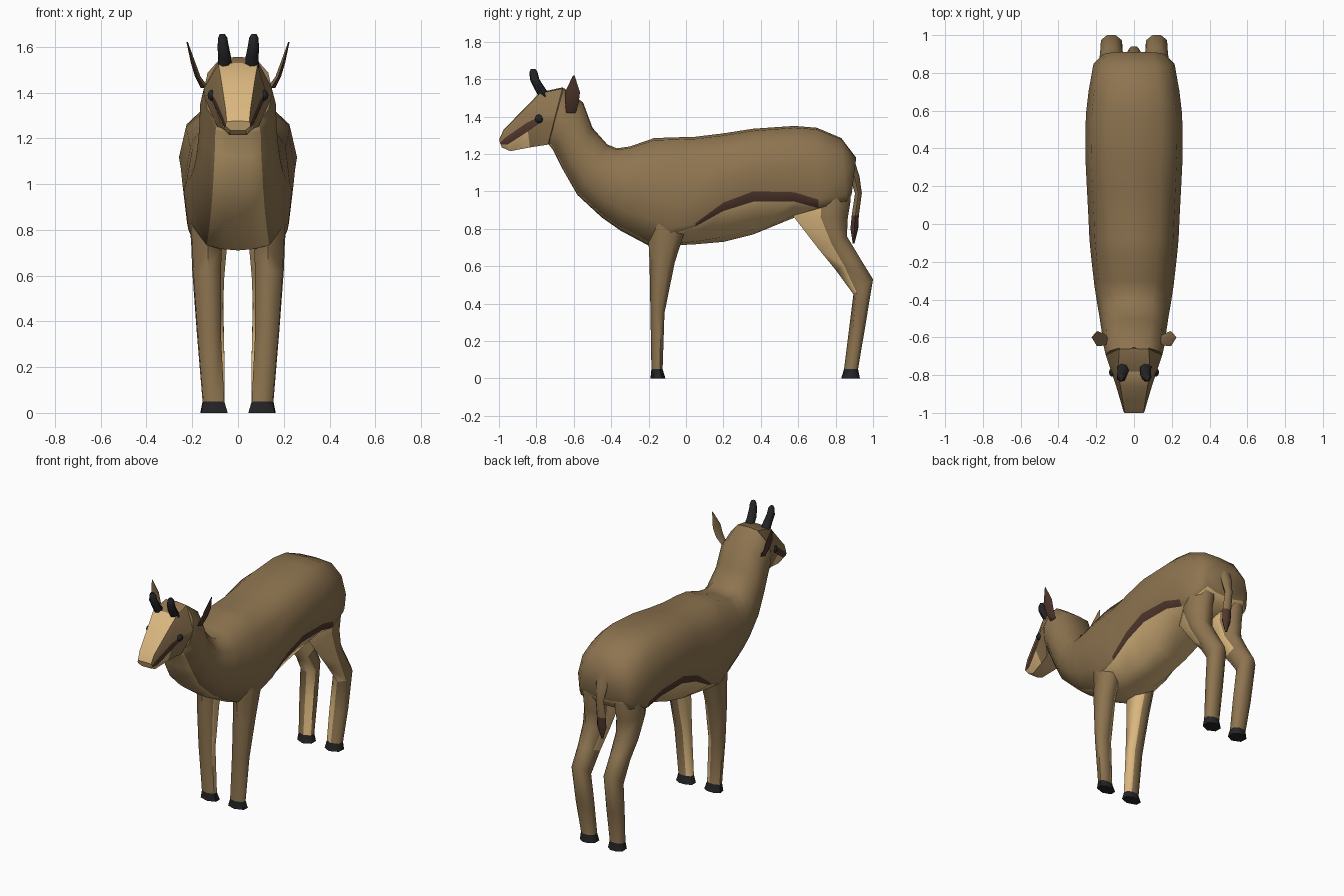
import bpy, bmesh, math
from mathutils import Vector

if "Cube" in bpy.data.objects:
    bpy.data.objects.remove(bpy.data.objects["Cube"])


def material(name, rgb):
    m = bpy.data.materials.new(name)
    m.diffuse_color = (*rgb, 1)
    m.use_nodes = True
    m.node_tree.nodes["Principled BSDF"].inputs["Base Color"].default_value = m.diffuse_color
    return m


MATS = [material("brown coat", (0.27, 0.175, 0.08)),
        material("cream underside", (0.70, 0.47, 0.21)),
        material("dark brown stripe", (0.085, 0.04, 0.028)),
        material("black horn", (0.018, 0.018, 0.02))]
BROWN, CREAM, DARK, BLACK = range(4)


def loft(name, rings, rule, caps=(BROWN, BROWN), angle=55):
    """Skin a list of closed rings; rule(i, j) colours strip i, side j."""
    bm = bmesh.new()
    vs = [[bm.verts.new(p) for p in r] for r in rings]
    n = len(rings[0])
    for i in range(len(vs) - 1):
        for j in range(n):
            k = (j + 1) % n
            f = bm.faces.new((vs[i][j], vs[i][k], vs[i + 1][k], vs[i + 1][j]))
            f.material_index = rule(i, j)
    for ring, c in zip((vs[0], vs[-1]), caps):
        bm.faces.new(ring).material_index = c
    bmesh.ops.recalc_face_normals(bm, faces=bm.faces)
    me = bpy.data.meshes.new(name)
    bm.to_mesh(me)
    bm.free()
    for m in MATS:
        me.materials.append(m)
    ob = bpy.data.objects.new(name, me)
    bpy.context.collection.objects.link(ob)
    bpy.ops.object.select_all(action='DESELECT')
    ob.select_set(True)
    bpy.context.view_layer.objects.active = ob
    bpy.ops.object.shade_smooth_by_angle(angle=math.radians(angle))
    return ob


def slab_ring(ty, tz, by, bz, w, pts):
    """Mirrored ring from half points (u = width share, t = top to bottom)."""
    half = [Vector((u * w, ty + (by - ty) * t, tz + (bz - tz) * t)) for u, t in pts]
    return half + [Vector((-p.x, p.y, p.z)) for p in half[-2:0:-1]]


def fold(j, n):
    """Strip number on the half section of n points."""
    return min(j, 2 * n - 3 - j)


# Torso: top y,z / bottom y,z / half width / stripe upper and lower z
TORSO = [(.91, 1.18, .885, .98, .165, 1.03, 1.0), (.83, 1.285, .86, .93, .215, .98, .95),
         (.70, 1.34, .71, .90, .24, .955, .91), (.58, 1.35, .58, .86, .255, .995, .945),
         (.36, 1.335, .36, .77, .258, 1.0, .945), (.20, 1.31, .20, .73, .25, .94, .895),
         (.05, 1.292, .05, .717, .242, .83, .812), (-.08, 1.288, -.08, .71, .236, .80, .77)]
rings = []
for ty, tz, by, bz, w, s1, s2 in TORSO:
    a, b = (tz - s1) / (tz - bz), (tz - s2) / (tz - bz)
    rings.append(slab_ring(ty, tz, by, bz, w, [
        (0, 0), (.55, .02), (.88, a * .25), (1, a * .65), (.92, a), (.86, b),
        (.45, b + (1 - b) * .85), (0, 1)]))
# Neck: top y,z / bottom y,z / half width, with a flat pale throat
NECK = [(-.17, 1.285, -.20, .71, .226), (-.30, 1.24, -.35, .79, .21),
        (-.37, 1.23, -.45, .86, .197), (-.42, 1.25, -.58, .98, .182),
        (-.50, 1.34, -.66, 1.12, .17), (-.55, 1.475, -.71, 1.22, .165),
        (-.655, 1.554, -.735, 1.252, .15)]
rings += [slab_ring(*r, [(0, 0), (.52, .02), (.88, .22), (1, .48), (.9, .75), (.6, .96),
                         (.3, .99), (0, 1)]) for r in NECK]


def torso_rule(i, j):
    j = fold(j, 8)
    if j == 4 and 2 <= i <= 5:
        return DARK
    return CREAM if j >= 5 else BROWN


loft("body_and_neck", rings, torso_rule)

# Head: top y,z / bottom y,z / half width / blaze width / cheek stripe shares
HEAD = [(-.62, 1.50, -.70, 1.27, .12, .5, .45, .6),
        (-.66, 1.556, -.738, 1.25, .149, .52, .45, .6),
        (-.78, 1.53, -.77, 1.245, .122, .7, .45, .56),
        (-.86, 1.448, -.835, 1.235, .097, .74, .38, .6),
        (-.975, 1.33, -.94, 1.215, .064, .85, .35, .68),
        (-1.0, 1.275, -.985, 1.235, .055, .9, .35, .6)]
rings = [slab_ring(*h[:5], [(0, 0), (h[5], .02), (1, h[6]), (.96, h[7]), (.6, 1), (0, 1)])
         for h in HEAD]


def head_rule(i, j):
    j = fold(j, 6)
    if i < 2:
        return CREAM if j == 4 else BROWN
    return (CREAM, BROWN, DARK, CREAM if i > 2 else BROWN, CREAM)[j]


loft("head", rings, head_rule, caps=(BROWN, CREAM), angle=35)

# Legs: front y,z / back y,z / inner x / outer x / colour line share
FRONT = [(-.19, 1.02, .05, 1.02, .06, .20, .25), (-.20, .84, .005, .84, .06, .214, .25),
         (-.20, .72, -.015, .76, .07, .205, .25), (-.195, .62, -.06, .62, .075, .2, .25),
         (-.19, .35, -.115, .35, .075, .18, .25), (-.185, .05, -.125, .05, .06, .155, .25),
         (-.19, 0, -.11, 0, .045, .165, .25)]
HIND = [(.64, 1.18, .86, 1.18, .06, .18, .45), (.58, .94, .88, .95, .03, .206, .48),
        (.575, .865, .865, .86, .035, .205, .5), (.71, .69, .86, .76, .05, .195, .45),
        (.80, .58, .932, .64, .06, .18, .35), (.895, .45, 1.0, .53, .065, .175, .15),
        (.87, .25, .957, .27, .06, .17, .25), (.845, .05, .92, .05, .06, .155, .25),
        (.83, 0, .93, 0, .05, .16, .25)]


def front_rule(i, j):
    return CREAM if j in (4, 5) else BROWN


def hind_rule(i, j):
    if i < 5:
        return CREAM if j in (0, 6) or (j == 5 and i < 4) else BROWN
    return CREAM if j == 6 else BROWN


def leg(name, table, sx, colour):
    rings = []
    for fy, fz, by, bz, xi, xo, f in table:
        pts = [(0, .45), (f, .96), (.75, 1), (1, .7), (1, .3), (.75, 0), (.25, 0)]
        rings.append([Vector((sx * (xi + (xo - xi) * u), fy + (by - fy) * t,
                              fz + (bz - fz) * t)) for t, u in pts])
    last = len(table) - 2
    loft(name, rings, lambda i, j: BLACK if i == last else colour(i, j), (BROWN, BLACK), 65)


def tube(name, stations, sides, rule, caps):
    """Tube of horizontal rings: centre, x radius, y radius."""
    rings = [[Vector((x + rx * math.cos(a), y + ry * math.sin(a), z))
              for a in (2 * math.pi * k / sides for k in range(sides))]
             for x, y, z, rx, ry in stations]
    loft(name, rings, rule, caps)


for side, sx in (("right", 1), ("left", -1)):
    leg("front_leg_" + side, FRONT, sx, front_rule)
    leg("hind_leg_" + side, HIND, sx, hind_rule)

    # Horns
    tube("horn_" + side, [(sx * .06, -.75, 1.50, .032, .034), (sx * .06, -.785, 1.555, .03, .03),
                          (sx * .066, -.81, 1.60, .026, .026), (sx * .068, -.815, 1.64, .021, .021),
                          (sx * .069, -.818, 1.655, .012, .012)],
         7, lambda i, j: BLACK, (BLACK, BLACK))

    # Ears, dark on the outer face
    tube("ear_" + side, [(sx * .145, -.615, 1.42, .018, .025), (sx * .176, -.61, 1.47, .012, .036),
                         (sx * .196, -.607, 1.53, .010, .04), (sx * .222, -.60, 1.62, .003, .004)],
         4, lambda i, j: DARK if (j in (0, 3)) == (sx > 0) else BROWN, (BROWN, DARK))

    # Eyes
    tube("eye_" + side, [(sx * .113, -.785, 1.388 + .024 * math.sin(a), .02 * math.cos(a),
                          .024 * math.cos(a)) for a in (-1.4, -.7, 0, .7, 1.4)],
         10, lambda i, j: BLACK, (BLACK, BLACK))

# Tail with dark tuft
tube("tail", [(0, .87, 1.18, .06, .03), (0, .90, 1.08, .042, .032), (0, .922, .99, .03, .021),
              (0, .905, .87, .034, .022), (0, .90, .80, .034, .024), (0, .896, .72, .008, .005)],
     6, lambda i, j: DARK if i >= 3 else BROWN, (BROWN, DARK))
